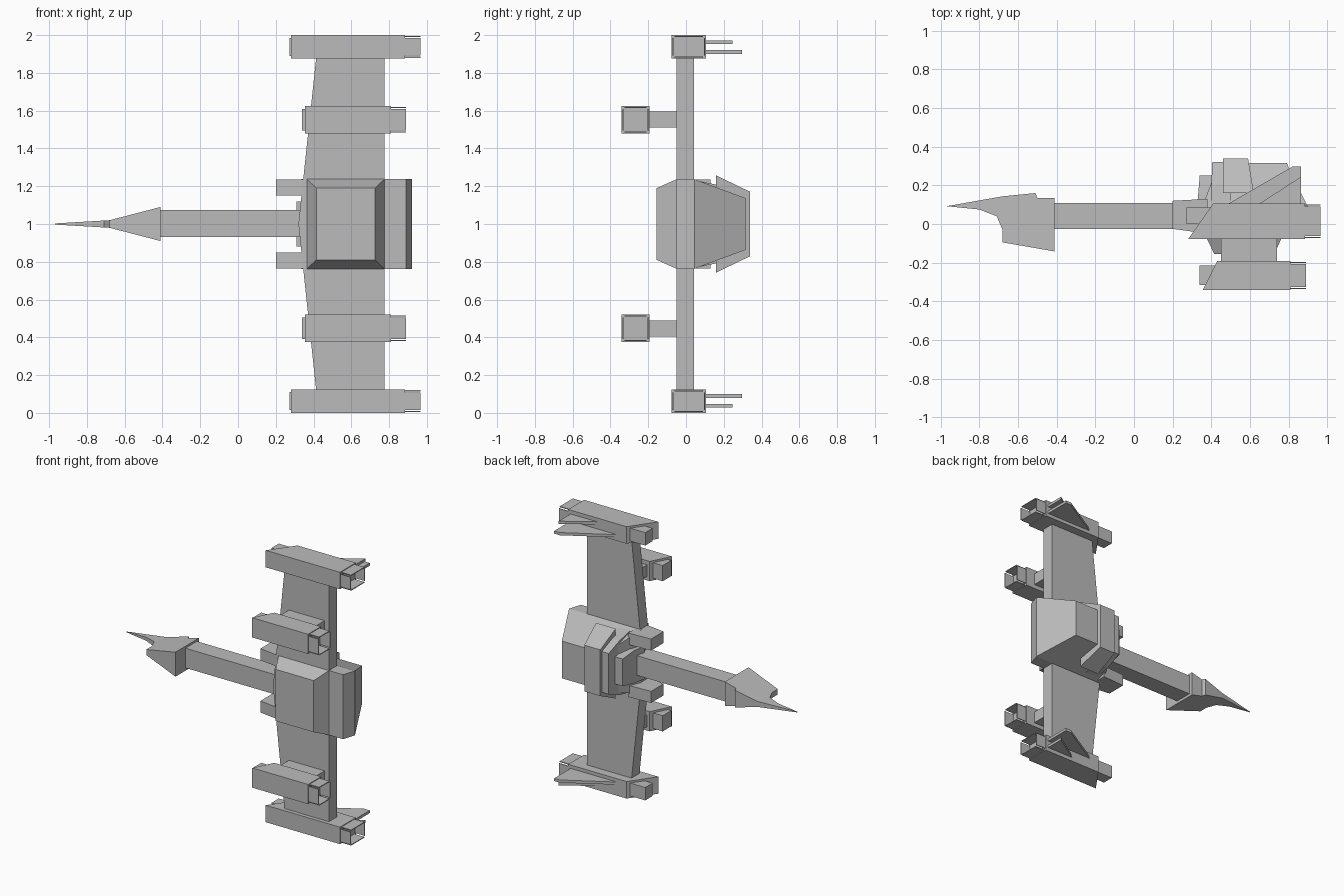
import bpy, bmesh

if "Cube" in bpy.data.objects:
    bpy.data.objects.remove(bpy.data.objects["Cube"], do_unlink=True)

grey = bpy.data.materials.new("hull grey")
grey.use_nodes = True
COLOUR = (0.5, 0.5, 0.5, 1)
grey.diffuse_color = COLOUR
grey.node_tree.nodes["Principled BSDF"].inputs["Base Color"].default_value = COLOUR
MID = 1.0  # height of the symmetry plane


def loft(name, rings):
    """Join rings of points into a closed, flat-shaded solid."""
    bm = bmesh.new()
    loops = [[bm.verts.new(p) for p in ring] for ring in rings]
    for a, b in zip(loops, loops[1:]):
        for i in range(len(a)):
            j = (i + 1) % len(a)
            bm.faces.new((a[i], a[j], b[j], b[i]))
    bm.faces.new(loops[0])
    bm.faces.new(loops[-1])
    bmesh.ops.recalc_face_normals(bm, faces=bm.faces)
    mesh = bpy.data.meshes.new(name)
    bm.to_mesh(mesh)
    bm.free()
    mesh.materials.append(grey)
    obj = bpy.data.objects.new(name, mesh)
    bpy.context.collection.objects.link(obj)
    return obj


def prism(name, outline, z0, z1):
    return loft(name, [[(x, y, z) for x, y in outline] for z in (z0, z1)])


def box(name, x0, x1, y0, y1, z0, z1):
    return prism(name, [(x0, y0), (x1, y0), (x1, y1), (x0, y1)], z0, z1)


def wedge(name, outline, half):
    """Outline with a thickness that depends on x, centred on the symmetry plane."""
    return loft(name, [[(x, y, MID + s * half(x)) for x, y in outline] for s in (-1, 1)])


def slabs(name, sections):
    """Stack of rectangles along y: (y, x0, x1, half height)."""
    return loft(name, [[(x0, y, MID - h), (x1, y, MID - h), (x1, y, MID + h), (x0, y, MID + h)]
                       for y, x0, x1, h in sections])


def pair(maker, name, *args):
    """Build an upper part and its mirrored lower twin; z values are measured from the middle."""
    *rest, z0, z1 = args
    maker("upper_" + name, *rest, MID + z0, MID + z1)
    maker("lower_" + name, *rest, MID - z1, MID - z0)


def gun(name, x0, slant, x1, y0, y1, z0, z1, block):
    """Pod with a slanted end, a block set into it and four thin plates at the tail."""
    pair(prism, name + "_pod", [(x0, y0), (x1, y0), (x1, y1), (slant, y1)], z0, z1)
    bx, by0, by1 = block
    pair(box, name + "_end_block", bx, slant, by0, by1, z0 + 0.015, z1 - 0.015)
    t, gap, tip = 0.006, 0.016, x1 + 0.08
    for side, y in (("front", y0 + 0.005), ("back", y1 - 0.005 - t)):
        pair(box, f"{name}_{side}_tail_plate", x1 - 0.02, tip, y, y + t, z0 + gap, z1 - gap)
    for side, z in (("inner", z0 + 0.005), ("outer", z1 - 0.005 - t)):
        pair(box, f"{name}_{side}_tail_plate", x1 - 0.02, tip, y0 + gap, y1 - gap, z, z + t)


# Central body
slabs("front_cabin", [(-0.155, 0.415, 0.725, 0.19), (-0.05, 0.365, 0.775, 0.237), (0.0, 0.365, 0.775, 0.237)])
slabs("rear_body", [(-0.05, 0.365, 0.89, 0.237), (0.045, 0.335, 0.92, 0.237), (0.315, 0.44, 0.79, 0.137)])

# Stepped plates behind the body
slabs("tall_back_plate", [(0.16, 0.46, 0.62, 0.257), (0.34, 0.46, 0.59, 0.17)])
slabs("middle_back_plate", [(0.08, 0.40, 0.50, 0.225), (0.2, 0.40, 0.50, 0.2), (0.32, 0.405, 0.50, 0.15)])
slabs("small_back_plate", [(0.04, 0.31, 0.45, 0.12), (0.13, 0.33, 0.45, 0.12), (0.25, 0.34, 0.45, 0.1)])

# Wings
for side, s in (("upper", 1), ("lower", -1)):
    loft(side + "_wing", [[(x0, -0.05, MID + s * z), (0.775, -0.05, MID + s * z),
                           (0.775, 0.042, MID + s * z), (x0, 0.042, MID + s * z)]
                          for x0, z in ((0.32, 0.0), (0.415, 0.89))])

# Wing guns, struts and fins
gun("tip_gun", 0.28, 0.41, 0.885, -0.078, 0.106, 0.875, 1.0, (0.272, 0.0, 0.085))
gun("inner_gun", 0.355, 0.43, 0.81, -0.342, -0.192, 0.48, 0.625, (0.34, -0.315, -0.215))
pair(box, "strut", 0.45, 0.74, -0.2, -0.04, 0.51, 0.595)
pair(prism, "long_fin", [(0.48, 0.1), (0.865, 0.1), (0.865, 0.297), (0.82, 0.297)], 0.9, 0.92)
pair(prism, "short_fin", [(0.64, 0.1), (0.865, 0.1), (0.865, 0.245)], 0.952, 0.972)
pair(prism, "shoulder_block", [(0.2, -0.025), (0.38, -0.05), (0.38, 0.13), (0.2, 0.12)], 0.15, 0.235)

# Neck and beaked head
box("neck", -0.42, 0.4, -0.025, 0.108, 0.93, 1.075)
wedge("head", [(-0.41, 0.135), (-0.5, 0.135), (-0.51, 0.16), (-0.68, 0.143), (-0.68, -0.095), (-0.41, -0.142)],
      lambda x: 0.02 + 0.07 * (x + 0.68) / 0.27)
wedge("beak", [(-0.68, 0.143), (-0.97, 0.092), (-0.8, 0.075), (-0.71, 0.04), (-0.68, -0.03)],
      lambda x: 0.003 + 0.017 * (x + 0.97) / 0.29)
